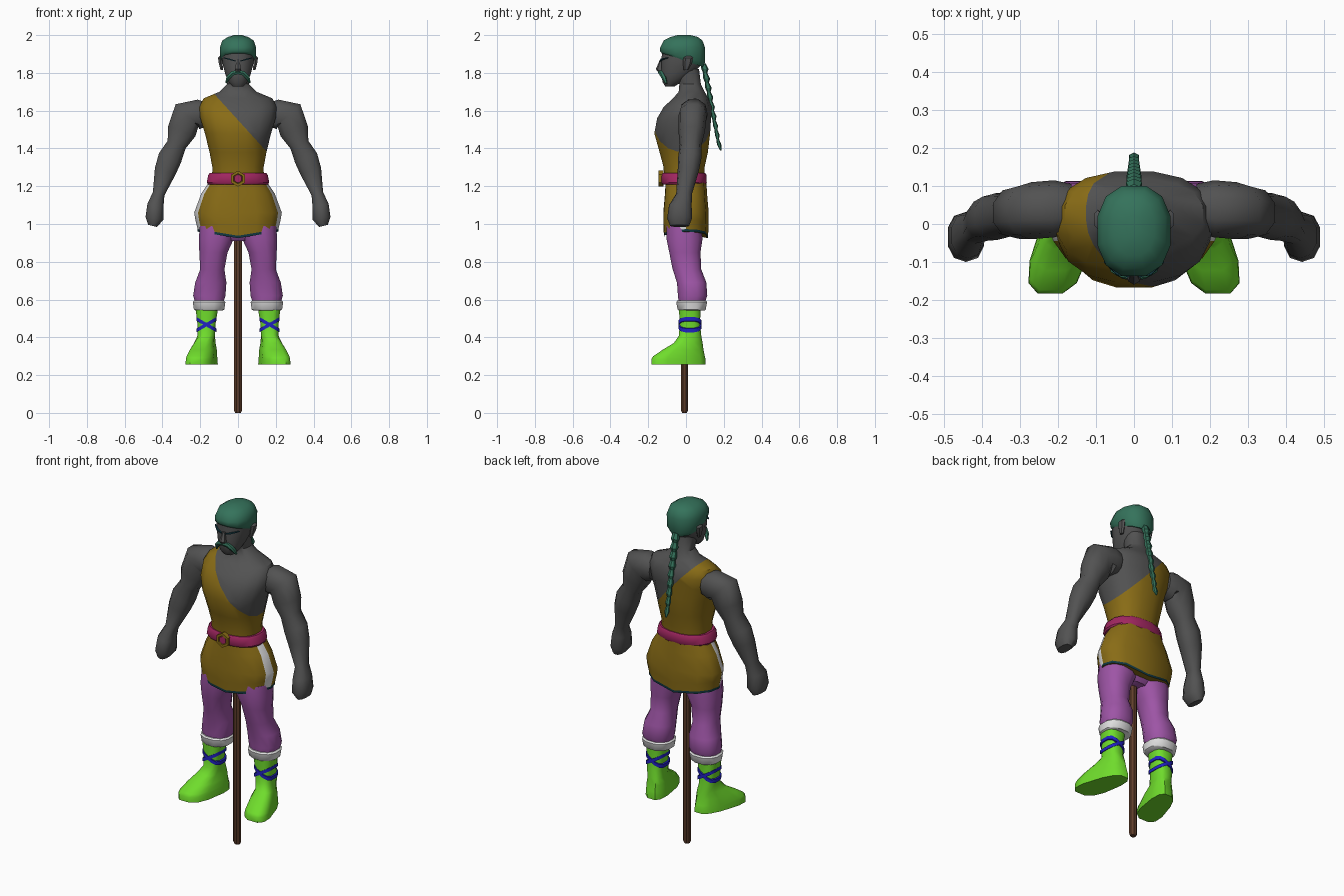
import bpy, bmesh, math
from mathutils import Vector

cube = bpy.data.objects.get("Cube")
if cube:
    bpy.data.objects.remove(cube)


def material(name, r, g, b):
    m = bpy.data.materials.new(name)
    m.use_nodes = True
    m.diffuse_color = (r, g, b, 1)
    bsdf = next(n for n in m.node_tree.nodes if n.type == 'BSDF_PRINCIPLED')
    bsdf.inputs["Base Color"].default_value = (r, g, b, 1)
    bsdf.inputs["Roughness"].default_value = 0.8
    return m


SKIN = material("dark grey skin", .085, .085, .085)
GOLD = material("mustard cloth", .25, .15, .008)
HAIR = material("green hair", .035, .17, .105)
PURPLE = material("purple trousers", .34, .09, .38)
LIME = material("lime boots", .16, .72, .025)
WHITE = material("white cloth", .75, .75, .75)
BLUE = material("blue lacing", .015, .015, .55)
BELT = material("magenta belt", .36, .02, .12)
WOOD = material("brown wood", .12, .05, .025)
TRIM = material("dark teal trim", .006, .04, .055)


def power(v, p):
    return math.copysign(abs(v) ** p, v)


def ring(z, cx, cy, rx, ry, n=12, p=0.85, lean_x=0, lean_y=0):
    """Horizontal rounded outline, optionally tilted."""
    pts = []
    for i in range(n):
        a = 2 * math.pi * (i + .5) / n
        dx, dy = rx * power(math.cos(a), p), ry * power(math.sin(a), p)
        pts.append(Vector((cx + dx, cy + dy, z + lean_x * dx / rx + lean_y * dy)))
    return pts


def path_rings(rows, n=10, p=0.85):
    """Outlines across a path that bends in the xz plane."""
    rings = []
    for i, (x, y, z, rx, ry) in enumerate(rows):
        a, b = rows[max(i - 1, 0)], rows[min(i + 1, len(rows) - 1)]
        t = Vector((b[0] - a[0], 0, b[2] - a[2])).normalized()
        across = Vector((-t.z, 0, t.x))
        angles = [2 * math.pi * (k + .5) / n for k in range(n)]
        rings.append([Vector((x, y, z)) + across * rx * power(math.cos(q), p)
                      + Vector((0, ry * power(math.sin(q), p), 0)) for q in angles])
    return rings


def loft(name, rings, mats, rule=None, side=1, angle=40, cut=None):
    """Skin a stack of outlines; cut=(point, normal) splits colours on a plane."""
    bm = bmesh.new()
    vs = [[bm.verts.new((v.x * side, v.y, v.z)) for v in r] for r in rings]
    n = len(rings[0])
    for i in range(len(vs) - 1):
        for j in range(n):
            k = (j + 1) % n
            f = bm.faces.new((vs[i][j], vs[i][k], vs[i + 1][k], vs[i + 1][j]))
            f.material_index = rule(i, j) if rule else 0
    bm.faces.new(vs[0][::-1])
    bm.faces.new(vs[-1])
    if cut:
        point, normal = Vector(cut[0]), Vector(cut[1])
        bmesh.ops.bisect_plane(bm, geom=bm.verts[:] + bm.edges[:] + bm.faces[:],
                               plane_co=point, plane_no=normal)
        for f in bm.faces:
            above = (f.calc_center_median() - point).dot(normal) > 0
            f.material_index = 1 if above else 0
    bmesh.ops.recalc_face_normals(bm, faces=bm.faces[:])
    me = bpy.data.meshes.new(name)
    bm.to_mesh(me)
    bm.free()
    for m in mats:
        me.materials.append(m)
    ob = bpy.data.objects.new(name, me)
    bpy.context.collection.objects.link(ob)
    for o in bpy.context.selected_objects:
        o.select_set(False)
    ob.select_set(True)
    bpy.context.view_layer.objects.active = ob
    bpy.ops.object.shade_smooth_by_angle(angle=math.radians(angle))
    return ob


def stack(rows, **kw):
    return [ring(*r, **kw) for r in rows]


# Torso and neck, with the one-shouldered tunic split off on a slanted plane
torso = [(1.22, 0, -.01, .14, .108), (1.30, 0, -.01, .138, .11),
         (1.38, 0, -.012, .153, .13), (1.48, 0, -.02, .178, .15),
         (1.56, 0, -.01, .203, .145), (1.62, 0, .01, .208, .13),
         (1.665, 0, .025, .185, .095), (1.70, 0, .03, .10, .07),
         (1.74, 0, .022, .058, .058), (1.82, 0, 0, .06, .07)]
loft("torso", stack(torso, n=16), [GOLD, SKIN], cut=((0, 0, 1.55), (1.1, 0, 1)))

# Belt and buckle
loft("belt", stack([(1.21, 0, -.01, .162, .115), (1.22, 0, -.01, .168, .122),
                    (1.26, 0, -.01, .16, .12), (1.27, 0, -.01, .152, .114)], n=16), [BELT])


def hexagon(y, r):
    return [Vector((r * math.cos(i * math.pi / 3 + math.pi / 6), y,
                    1.24 + r * math.sin(i * math.pi / 3 + math.pi / 6))) for i in range(6)]


loft("buckle", [hexagon(-.12, .042), hexagon(-.146, .042), hexagon(-.146, .027),
                hexagon(-.138, .025)], [GOLD], angle=20)
loft("buckle_stone", [hexagon(-.13, .025), hexagon(-.143, .022)], [BELT], angle=20)

# Tunic skirt with white side slits and dark hem
half = [(0, -.12), (.1, -.118), (.18, -.09), (.212, -.045),
        (.232, 0), (.215, .06), (.15, .105), (0, .12)]
outline = half + [(-x, y) for x, y in half[6:0:-1]]
skirt = []
for z, sx, sy in [(1.22, .67, .9), (1.16, .84, .93), (1.06, 1, 1), (.985, .97, 1),
                  (.938, .92, .97), (.925, .92, .97)]:
    droop = .15 if z < 1 else 0
    skirt.append([Vector((x * sx, y * sy, z + droop * abs(x))) for x, y in outline])
loft("skirt", skirt, [GOLD, WHITE, TRIM],
     rule=lambda i, j: 2 if i == 4 else (1 if j in (3, 10) else 0))

# Hips and staff
loft("hips", stack([(1.1, 0, 0, .17, .1), (.96, 0, -.005, .18, .095),
                    (.91, 0, -.005, .07, .06)]), [PURPLE])
loft("staff", stack([(0, 0, -.008, .016, .014), (.012, 0, -.008, .022, .019),
                     (1.0, 0, -.008, .022, .019)], n=8, p=1), [WOOD], angle=30)

# Head, hair and braid
loft("head", stack([(1.728, 0, -.085, .03, .025), (1.75, 0, -.075, .05, .05),
                    (1.79, 0, -.05, .068, .083), (1.84, 0, -.025, .082, .108),
                    (1.88, 0, -.02, .088, .112), (1.93, 0, -.02, .088, .11)]), [SKIN])
loft("hair", stack([(1.868, 0, -.02, .086, .112, 12, .85, 0, -.33),
                    (1.885, 0, -.018, .097, .122, 12, .85, 0, -.25),
                    (1.935, 0, -.018, .099, .122), (1.972, 0, -.015, .085, .105),
                    (1.99, 0, -.01, .055, .075), (2.0, 0, -.01, .022, .035)]), [HAIR])
braid = []
for i in range(9):
    t = i / 9
    w = .024 * (1 - .45 * t)
    y, z = .092 + .085 * t, 1.85 - .45 * t
    braid += [ring(z, 0, y, w * .7, w * .5, n=6), ring(z - .03, 0, y + .008, w, w * .8, n=6)]
braid.append(ring(1.39, 0, .184, .004, .004, n=6))
loft("braid", braid, [HAIR], angle=25)
loft("nose", stack([(1.805, 0, -.13, .02, .018), (1.82, 0, -.138, .018, .022),
                    (1.87, 0, -.128, .009, .01)], n=6), [SKIN])

arm = [(.165, .04, 1.58, .065, .065), (.21, .04, 1.58, .082, .075),
       (.27, .035, 1.575, .088, .075), (.298, .03, 1.49, .08, .07),
       (.325, .025, 1.42, .054, .058), (.36, .02, 1.35, .066, .062),
       (.385, .012, 1.28, .06, .056), (.42, -.01, 1.16, .033, .042),
       (.437, -.03, 1.10, .045, .06), (.442, -.034, 1.03, .05, .066),
       (.452, -.034, .99, .025, .05)]
leg = [(.99, .105, -.01, .1, .095), (.92, .115, -.008, .095, .098),
       (.85, .13, -.006, .077, .085), (.76, .136, .005, .066, .078),
       (.69, .144, .03, .085, .08), (.62, .152, .035, .088, .08),
       (.58, .152, .03, .075, .07)]
boot = [(.56, .165, .02, .062, .058), (.47, .167, .02, .049, .056),
        (.41, .168, .022, .047, .06), (.37, .172, .012, .054, .078),
        (.335, .172, -.015, .064, .11), (.30, .172, -.037, .068, .14),
        (.285, .172, -.04, .07, .147), (.256, .172, -.04, .072, .147)]

for word, side in (("left", 1), ("right", -1)):
    # Arm with closed fist
    loft(word + "_arm", path_rings(arm), [SKIN], side=side, angle=50)
    # Trouser leg and cuff
    loft(word + "_leg", stack(leg), [PURPLE], side=side, angle=50)
    loft(word + "_cuff", stack([(.543, .153, .03, .076, .072), (.548, .153, .03, .083, .077),
                                (.587, .153, .03, .089, .084), (.595, .153, .03, .08, .078)]),
         [WHITE], side=side)
    # Boot, with the toe wider and turned outward
    rings = stack(boot, n=12, p=.7)
    for r, row in zip(rings, boot):
        for v in r:
            if row[0] < .4:
                v.x = row[1] + (v.x - row[1]) * (1 - 1.1 * (v.y + .04)) - .24 * (v.y - .02)
    loft(word + "_boot", rings, [LIME], side=side, angle=45)
    # Crossed lacing
    for k, lean in enumerate((.031, -.031)):
        loft(f"{word}_lacing_{k + 1}",
             [ring(z, .167, .021, .055, .063, 12, .7, lean) for z in (.457, .477)],
             [BLUE], side=side)
    # Ear, eyebrow and moustache half
    loft(word + "_ear", stack([(1.815, .085, .0, .008, .012), (1.85, .092, .008, .011, .024),
                               (1.88, .095, .012, .012, .026), (1.89, .09, .012, .006, .014)],
                              n=6), [SKIN], side=side)
    loft(word + "_eyebrow", path_rings([(.012, -.136, 1.862, .003, .006),
                                        (.045, -.128, 1.872, .005, .008),
                                        (.078, -.098, 1.88, .003, .006)], n=4), [TRIM], side=side)
    loft(word + "_moustache", path_rings([(0, -.138, 1.805, .012, .012),
                                          (.03, -.132, 1.797, .014, .012),
                                          (.052, -.118, 1.775, .012, .014),
                                          (.064, -.105, 1.745, .004, .006)], n=6),
         [HAIR], side=side)
